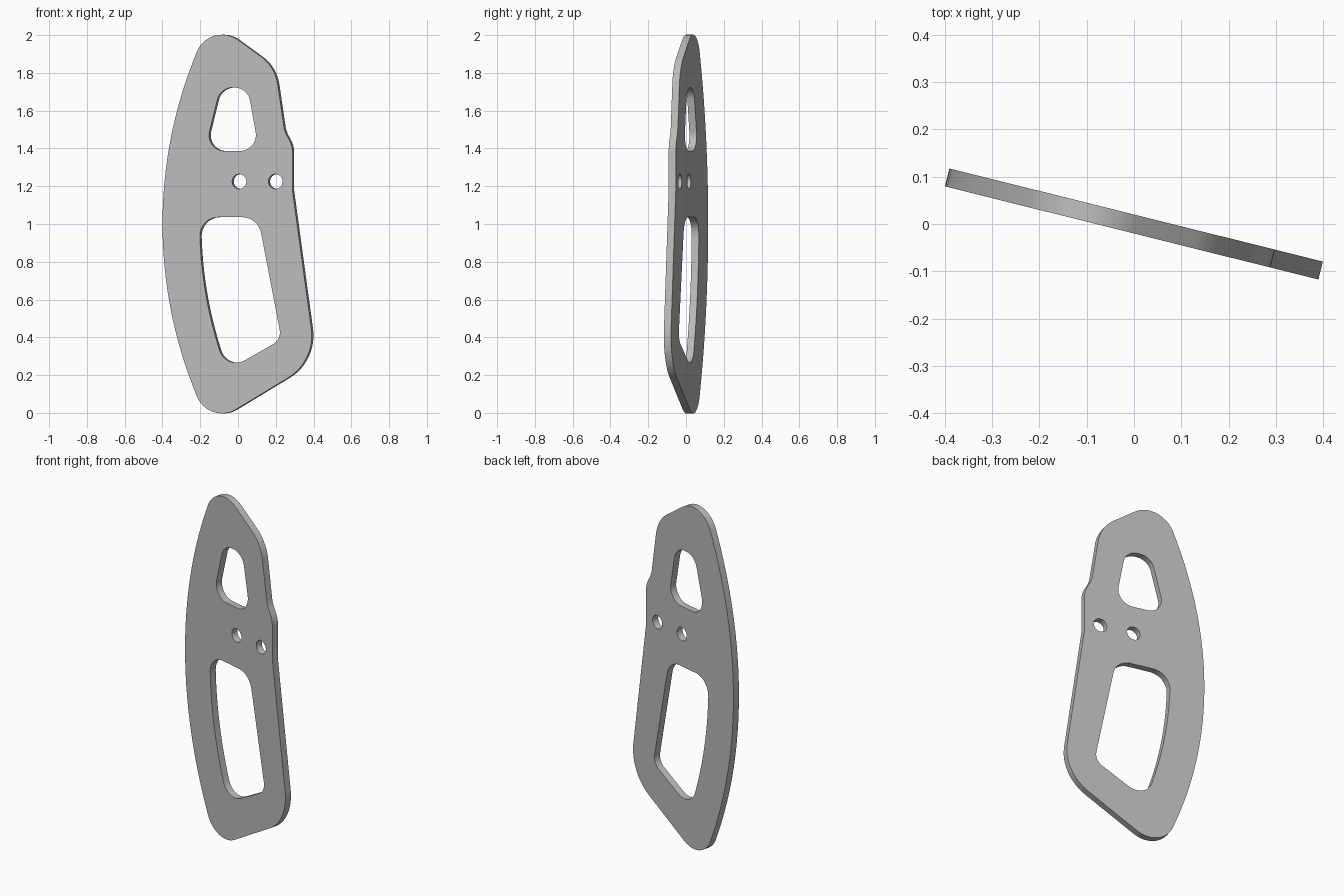
import bpy, bmesh, math
from mathutils import Vector, Matrix

if "Cube" in bpy.data.objects:
    bpy.data.objects.remove(bpy.data.objects["Cube"])

TURN = math.radians(-14)
THICK = 0.039


def to_plate(x, z):
    """Front position to the plate's own plane."""
    return Vector(((x + 0.005) / math.cos(TURN), z))


def rounded(corners, steps=12):
    """Closed outline from (x, z, radius) corners, each filleted with an arc."""
    pts = [to_plate(x, z) for x, z, r in corners]
    out = []
    for i, p in enumerate(pts):
        r = corners[i][2]
        if r == 0:
            out.append(p)
            continue
        a = (pts[i - 1] - p).normalized()
        b = (pts[(i + 1) % len(pts)] - p).normalized()
        half = a.angle(b) / 2
        centre = p + (a + b).normalized() * r / math.sin(half)
        start = p + a * r / math.tan(half) - centre
        sweep = (p + b * r / math.tan(half) - centre).angle_signed(start)
        for k in range(steps + 1):
            t = sweep * k / steps
            c, s = math.cos(t), math.sin(t)
            out.append(centre + Vector((start.x * c - start.y * s, start.x * s + start.y * c)))
    return out


def bowed_edge(x_mid, radius, z0, z1, steps=24):
    """Shallow arc of plain corners bulging towards -x."""
    result = []
    for k in range(steps + 1):
        z = z0 + (z1 - z0) * k / steps
        result.append((x_mid + radius - math.sqrt(radius ** 2 - (z - 1) ** 2), z, 0))
    return result


def round_hole(x, z, r, steps=32):
    c = to_plate(x, z)
    return [c + Vector((math.cos(t), math.sin(t))) * r
            for t in (math.tau * k / steps for k in range(steps))]


# Outer silhouette, clockwise from the top
outline = rounded([(-0.152, 2.084, 0.15), (0.196, 1.832, 0.22), (0.246, 1.49, 0.15),
                   (0.288, 1.415, 0.15), (0.288, 1.175, 0), (0.411, 0.274, 0.26),
                   (-0.157, -0.07, 0.149)] + bowed_edge(-0.4, 2.376, 0.13, 1.87))
# Upper and lower windows
upper_window = rounded([(-0.094, 1.722, 0.085), (0.051, 1.722, 0.085),
                        (0.111, 1.387, 0.085), (-0.177, 1.387, 0.083)])
lower_window = rounded([(-0.205, 1.036, 0.1), (0.106, 1.036, 0.105), (0.23, 0.389, 0.07),
                        (-0.067, 0.22, 0.095)] + bowed_edge(-0.203, 2.18, 0.345, 0.93))
# Two bolt holes
bolt_holes = [round_hole(x, 1.225, 0.039) for x in (0.006, 0.198)]

# Fill the outline around its openings, then thicken
bm = bmesh.new()
for loop in [outline, upper_window, lower_window] + bolt_holes:
    verts = [bm.verts.new((p.x, -THICK / 2, p.y)) for p in loop]
    for i, v in enumerate(verts):
        bm.edges.new((verts[i - 1], v))
bmesh.ops.triangle_fill(bm, use_beauty=True, edges=bm.edges[:], normal=(0, -1, 0))
back = bmesh.ops.extrude_face_region(bm, geom=bm.faces[:], use_keep_orig=True)
bmesh.ops.translate(bm, vec=(0, THICK, 0),
                    verts=[g for g in back["geom"] if isinstance(g, bmesh.types.BMVert)])
bmesh.ops.recalc_face_normals(bm, faces=bm.faces[:])
bmesh.ops.rotate(bm, verts=bm.verts[:], matrix=Matrix.Rotation(TURN, 3, "Z"))
mesh = bpy.data.meshes.new("side_plate")
bm.to_mesh(mesh)
bm.free()
plate = bpy.data.objects.new("side_plate", mesh)
bpy.context.collection.objects.link(plate)

# Plain grey metal
grey = bpy.data.materials.new("plain_grey")
grey.use_nodes = True
colour = (0.5, 0.5, 0.5, 1)
grey.diffuse_color = colour
grey.node_tree.nodes["Principled BSDF"].inputs["Base Color"].default_value = colour
mesh.materials.append(grey)

bpy.context.view_layer.objects.active = plate
plate.select_set(True)
bpy.ops.object.shade_smooth_by_angle(angle=math.radians(30))
